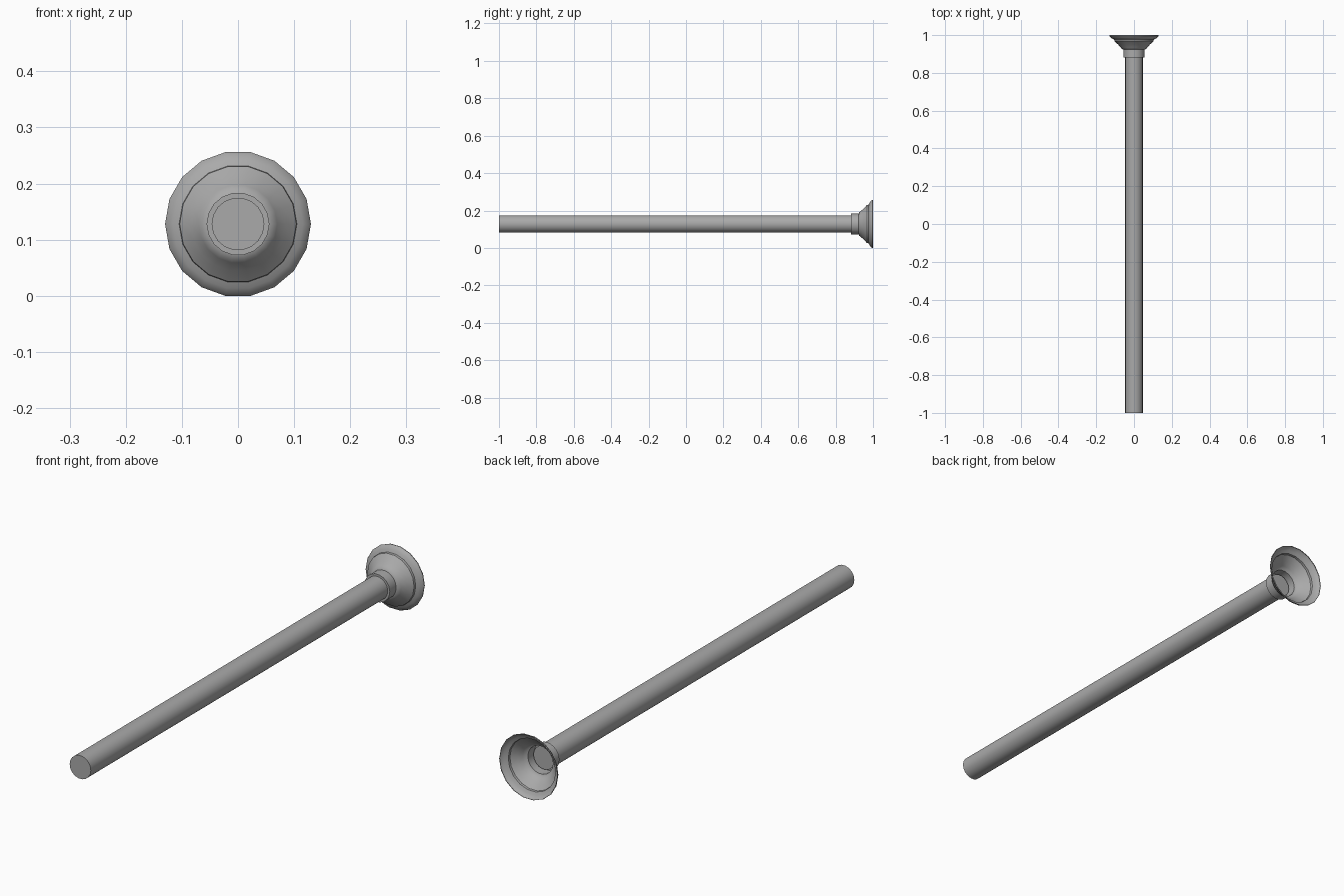
import bpy, bmesh, math
from mathutils import Matrix, Vector

cube = bpy.data.objects.get("Cube")
if cube:
    bpy.data.objects.remove(cube, do_unlink=True)

SIDES = 18
AXIS_Z = 0.128

grey = bpy.data.materials.new("satin grey metal")
grey.use_nodes = True
colour = (0.4, 0.4, 0.4, 1)
grey.diffuse_color = colour
grey.node_tree.nodes["Principled BSDF"].inputs["Base Color"].default_value = colour


def lathe(name, profile):
    """Spin (radius, y) points about the rod axis; radius 0 closes an end."""
    bm = bmesh.new()
    verts = [bm.verts.new((r, y, 0)) for r, y in profile]
    edges = [bm.edges.new(pair) for pair in zip(verts, verts[1:])]
    bmesh.ops.spin(bm, geom=verts + edges, cent=(0, 0, 0), axis=(0, 1, 0),
                   angle=math.tau, steps=SIDES, use_merge=True)
    bmesh.ops.remove_doubles(bm, verts=bm.verts, dist=0.0001)
    bmesh.ops.recalc_face_normals(bm, faces=bm.faces)
    # Make the walls face away from the axis
    wall = max(bm.faces, key=lambda f: f.calc_area())
    c = wall.calc_center_median()
    if wall.normal.dot(Vector((c.x, 0, c.z))) < 0:
        bmesh.ops.reverse_faces(bm, faces=bm.faces)
    bmesh.ops.transform(bm, matrix=Matrix.Translation((0, 0, AXIS_Z)), verts=bm.verts)
    mesh = bpy.data.meshes.new(name)
    bm.to_mesh(mesh)
    bm.free()
    mesh.materials.append(grey)
    obj = bpy.data.objects.new(name, mesh)
    bpy.context.collection.objects.link(obj)
    bpy.ops.object.select_all(action="DESELECT")
    obj.select_set(True)
    bpy.context.view_layer.objects.active = obj
    bpy.ops.object.shade_smooth_by_angle(angle=math.radians(35))
    return obj


# Long straight rod with closed ends
lathe("rod", [(0, -1), (0.047, -1), (0.047, 0.9), (0, 0.9)])

# Collar and flared wall flange, an open shell at the back
lathe("flange", [(0.047, 0.882), (0.056, 0.882), (0.056, 0.923),
                 (0.064, 0.926), (0.070, 0.934), (0.084, 0.950),
                 (0.104, 0.968), (0.105, 0.977), (0.116, 0.982),
                 (0.126, 0.989), (0.130, 0.996), (0.129, 1.0)])
